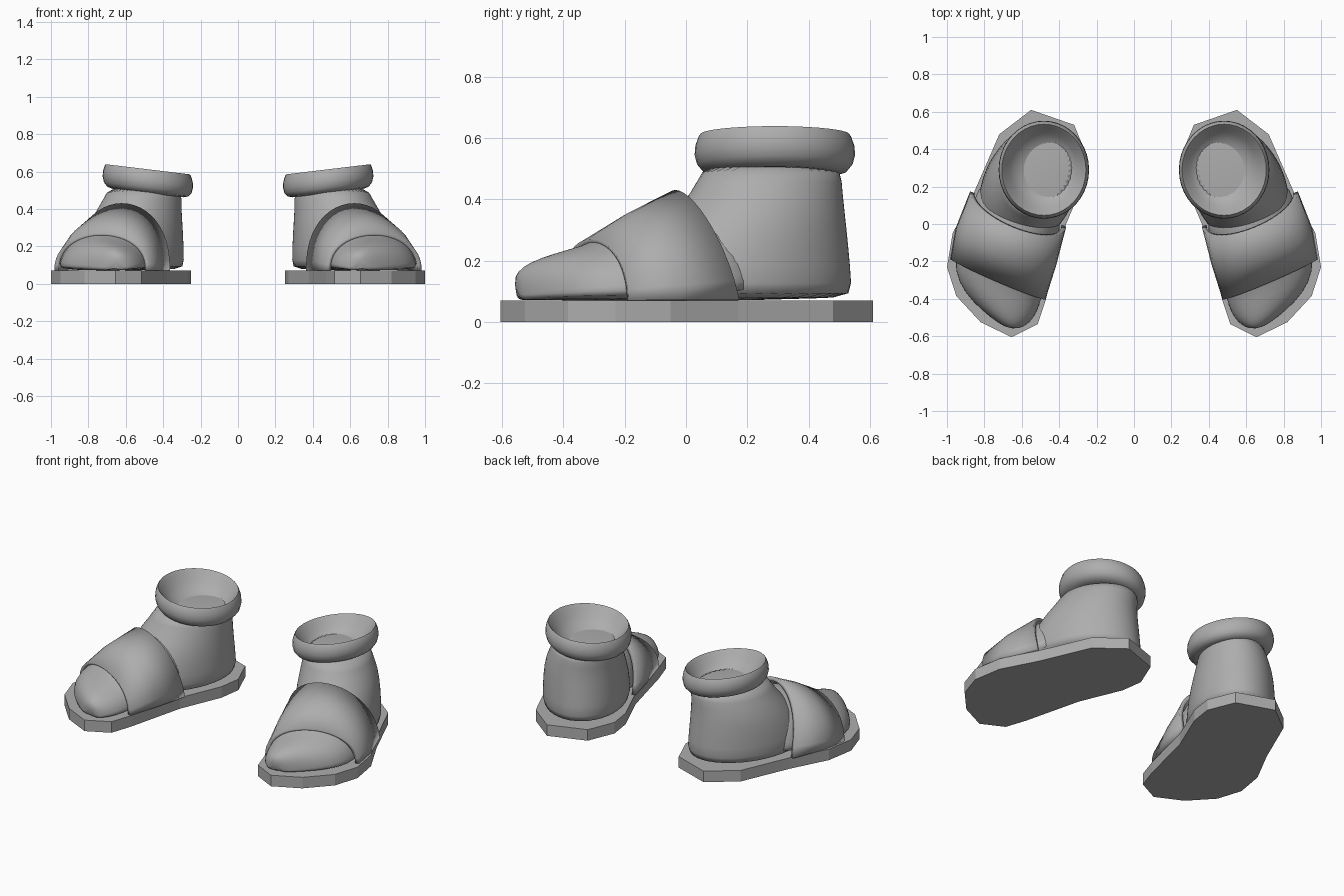
import bpy, bmesh
from math import sin, cos, pi, radians
from mathutils import Vector

if "Cube" in bpy.data.objects:
    bpy.data.objects.remove(bpy.data.objects["Cube"])

SOLE_TOP = 0.07

grey = bpy.data.materials.new("plain_grey")
grey.use_nodes = True
grey.diffuse_color = (0.42, 0.42, 0.42, 1)
grey.node_tree.nodes["Principled BSDF"].inputs["Base Color"].default_value = grey.diffuse_color


def loft(name, rings, closed=True, caps=True, smooth=40, subdivide=0, thickness=0):
    """Skin a list of equal-length rings and mirror the part to the other foot."""
    bm = bmesh.new()
    loops = [[bm.verts.new(p) for p in ring] for ring in rings]
    n = len(loops[0])
    for a, b in zip(loops, loops[1:]):
        for i in range(n if closed else n - 1):
            j = (i + 1) % n
            bm.faces.new((a[i], a[j], b[j], b[i]))
    if caps:
        bm.faces.new(loops[0])
        bm.faces.new(loops[-1])
    bmesh.ops.recalc_face_normals(bm, faces=bm.faces)
    mesh = bpy.data.meshes.new(name)
    bm.to_mesh(mesh)
    bm.free()
    mesh.materials.append(grey)
    ob = bpy.data.objects.new(name, mesh)
    bpy.context.collection.objects.link(ob)
    if thickness:
        shell = ob.modifiers.new("thickness", 'SOLIDIFY')
        shell.thickness, shell.offset = thickness, 0
    if subdivide:
        ob.modifiers.new("round", 'SUBSURF').levels = subdivide
        ob.modifiers["round"].render_levels = subdivide
    ob.modifiers.new("other_foot", 'MIRROR')
    if smooth:
        bpy.ops.object.select_all(action='DESELECT')
        ob.select_set(True)
        bpy.context.view_layer.objects.active = ob
        bpy.ops.object.shade_smooth_by_angle(angle=radians(smooth))
    return ob


def arch(inner, outer, height, bow, steps=24):
    """Arched section across the foot, from its inner to its outer edge."""
    a, b = Vector(inner), Vector(outer)
    ring = []
    for i in range(steps + 1):
        t = pi * i / steps
        s = max(sin(t), 0)
        p = a.lerp(b, 0.5 - 0.5 * cos(t))
        ring.append((p.x, p.y + bow * s, SOLE_TOP + height * s ** 0.85))
    return ring


def oval(cx, cy, z, rx, ry, turn=0, tilt=0, steps=40):
    """Flat oval, turned about z and tilted sideways."""
    ring = []
    for i in range(steps):
        t = 2 * pi * i / steps
        u, v = rx * cos(t), ry * sin(t)
        x = u * cos(turn) - v * sin(turn)
        y = u * sin(turn) + v * cos(turn)
        ring.append((cx + x, cy + y, z + tilt * x))
    return ring


# Faceted sole
outline = [(.55, .61), (.32, .53), (.25, .36), (.27, .22), (.38, -.04), (.47, -.4),
           (.515, -.535), (.655, -.605), (.82, -.525), (.95, -.385), (1, -.23),
           (.97, -.05), (.855, .17), (.72, .48)]
loft("sole", [[(x, y, z) for x, y in outline] for z in (0, SOLE_TOP)], smooth=0)

# Instep and toes, running from inside the ankle to the toe tip
foot = [((.38, .12), (.82, .26), .33, -.08),
        ((.39, -.01), (.85, .15), .335, -.10),
        ((.44, -.21), (.925, -.03), .26, -.06),
        ((.49, -.38), (.965, -.18), .19, -.01),
        ((.505, -.44), (.945, -.31), .168, 0),
        ((.535, -.50), (.86, -.42), .14, -.01),
        ((.575, -.54), (.76, -.505), .112, -.01),
        ((.61, -.555), (.69, -.55), .075, -.01)]
loft("foot", [arch(*s) for s in foot], smooth=60, subdivide=1)

# Strap wrapped over the instep
back, middle, front = [((.375, -.01), (.865, .17), .35, -.11),
                       ((.425, -.21), (.94, -.02), .275, -.06),
                       ((.485, -.40), (.97, -.19), .19, -.01)]
rings = [arch(*s) for s in (back, middle, front)]
loft("strap", rings, closed=False, caps=False, smooth=40, thickness=.024)

# Heel and ankle
turn = radians(25)
ankle = [(.56, .20, .07, .245, .355), (.56, .20, .11, .25, .36),
         (.555, .21, .25, .245, .335), (.535, .25, .38, .225, .275),
         (.507, .275, .46, .195, .24), (.50, .28, .52, .192, .235)]
loft("ankle", [oval(*s, turn=turn) for s in ankle], smooth=60, subdivide=1)

# Rolled cuff with a hollow top
cuff = [(.78, .485), (.9, .493), (.97, .515), (1, .545), (.99, .575), (.95, .605),
        (.93, .612), (.86, .59), (.75, .55), (.6, .515), (.4, .495), (.15, .488)]
loft("cuff", [oval(.482, .29, z, .242 * r, .262 * r, tilt=.12) for r, z in cuff], smooth=50)
